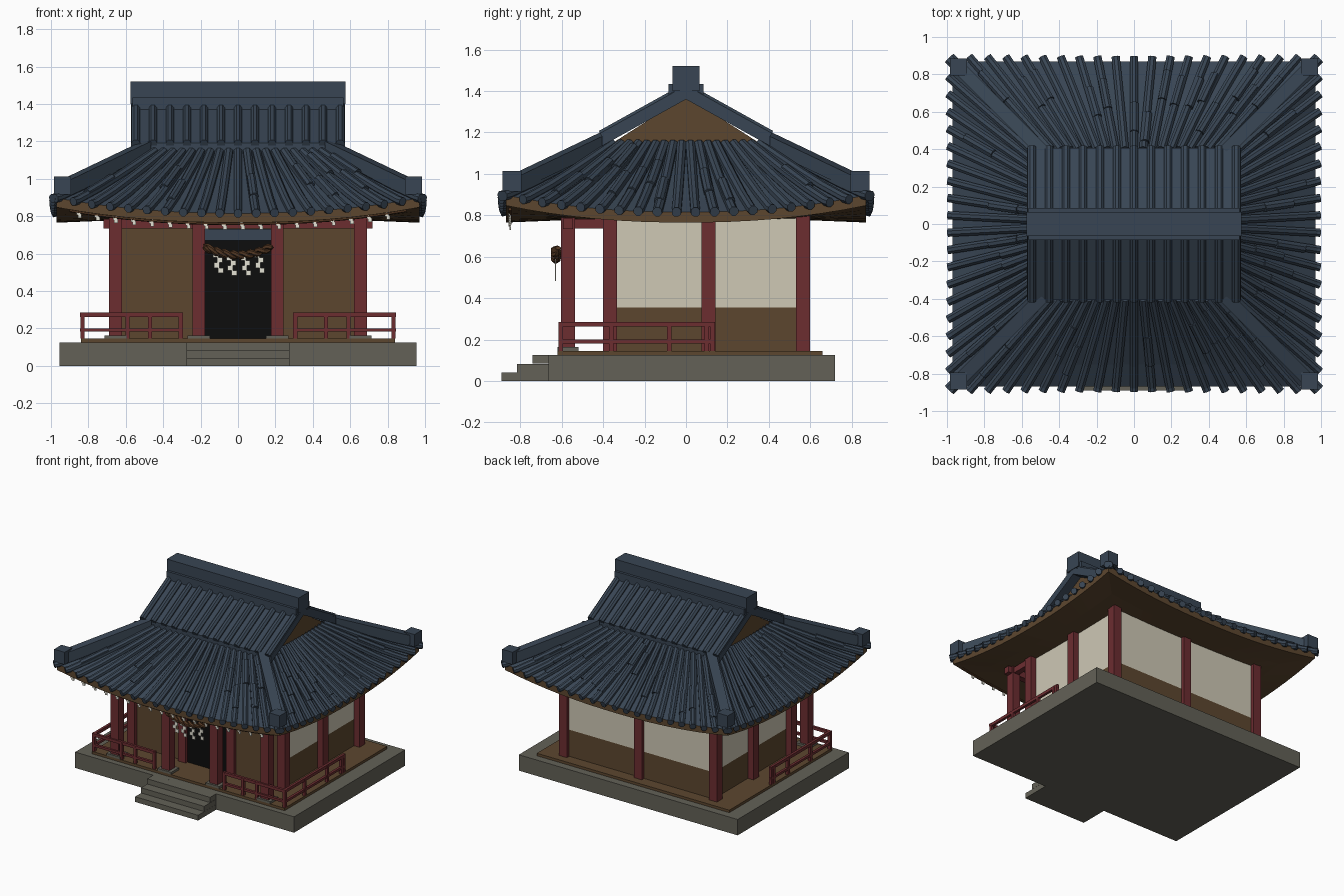
import bpy, bmesh, math, random
from mathutils import Vector

if "Cube" in bpy.data.objects:
    bpy.data.objects.remove(bpy.data.objects["Cube"])

random.seed(4)


def mat(name, *rgb):
    m = bpy.data.materials.new(name)
    m.diffuse_color = (*rgb, 1)
    m.use_nodes = True
    m.node_tree.nodes["Principled BSDF"].inputs["Base Color"].default_value = m.diffuse_color
    return m


BLUE = mat("slate_blue", 0.040, 0.060, 0.088)
RED = mat("dark_red", 0.150, 0.026, 0.030)
WOOD = mat("brown_wood", 0.108, 0.062, 0.028)
STONE = mat("grey_stone", 0.125, 0.120, 0.095)
PLASTER = mat("cream_plaster", 0.62, 0.58, 0.46)
BLACK = mat("black_opening", 0.004, 0.004, 0.004)
ROPE = mat("straw_rope", 0.085, 0.038, 0.016)
PAPER = mat("white_paper", 0.78, 0.76, 0.66)


def finish(name, bm, *mats):
    me = bpy.data.meshes.new(name)
    bmesh.ops.recalc_face_normals(bm, faces=bm.faces[:])
    bm.to_mesh(me)
    bm.free()
    for m in mats:
        me.materials.append(m)
    ob = bpy.data.objects.new(name, me)
    bpy.context.collection.objects.link(ob)
    return ob


def hexa(bm, corners):
    v = [bm.verts.new(c) for c in corners]
    for f in ((0, 1, 3, 2), (4, 5, 7, 6), (0, 1, 5, 4), (2, 3, 7, 6), (0, 2, 6, 4), (1, 3, 7, 5)):
        bm.faces.new([v[i] for i in f])


def add_box(bm, x0, x1, y0, y1, z0, z1):
    hexa(bm, [(x, y, z) for x in (x0, x1) for y in (y0, y1) for z in (z0, z1)])


def boxes(name, m, *dims):
    bm = bmesh.new()
    for d in dims:
        add_box(bm, *d)
    return finish(name, bm, m)


def mirrored(dims):
    return list(dims) + [(-d[1], -d[0], *d[2:]) for d in dims]


def tube(bm, pts, r, n=8):
    rings = []
    for i, p in enumerate(pts):
        t = (pts[min(i + 1, len(pts) - 1)] - pts[max(i - 1, 0)]).normalized()
        side = t.cross(Vector((0, 0, 1))).normalized()
        up = side.cross(t)
        rings.append([bm.verts.new(p + r * (math.cos(a) * side + math.sin(a) * up))
                      for a in (math.tau * (j + 0.5) / n for j in range(n))])
    for a, b in zip(rings, rings[1:]):
        for j in range(n):
            bm.faces.new((a[j], a[(j + 1) % n], b[(j + 1) % n], b[j]))
    bm.faces.new(rings[0])
    bm.faces.new(rings[-1])


def beam(bm, a, b, w, h):
    a, b = Vector(a), Vector(b)
    side = (b - a).cross(Vector((0, 0, 1))).normalized() * w / 2
    up = Vector((0, 0, h / 2))
    hexa(bm, [p + s * side + u * up for p in (a, b) for s in (-1, 1) for u in (-1, 1)])


# Stone platform and steps
boxes("platform", STONE, (-0.955, 0.955, -0.665, 0.72, 0, 0.125))
boxes("steps", STONE, *[(-0.275, 0.275, -0.89 + 0.075 * i, -0.665, 0.042 * i, 0.042 * (i + 1) - 0.001)
                        for i in range(3)])
boxes("floor", WOOD, (-0.84, 0.84, -0.62, 0.66, 0.125, 0.145))

# Walls: brown lower half and front, cream upper half on the sides and back
boxes("lower_walls", WOOD, (-0.64, 0.64, -0.35, 0.57, 0.145, 0.355))
boxes("upper_walls", PLASTER, (-0.64, 0.64, -0.35, 0.57, 0.355, 0.80))
boxes("front_wall", WOOD, (-0.64, 0.64, -0.372, -0.35, 0.145, 0.80))
boxes("front_panels", WOOD, *mirrored([(0.25, 0.615, -0.379, -0.372, 0.15, 0.725)]))
boxes("doorway", BLACK, (-0.18, 0.18, -0.379, -0.372, 0.145, 0.67))
boxes("door_lintel", BLUE, (-0.18, 0.18, -0.395, -0.372, 0.67, 0.73))

# Posts, their stone feet and the beams of the porch
h = 0.034
spots = [(x, y) for x in (-0.655, 0.655) for y in (-0.367, 0.108, 0.565)]
spots += [(-0.21, -0.367), (0.21, -0.367), (0, 0.565)]
porch = [(x, -0.57) for x in (-0.655, -0.21, 0.21, 0.655)]
boxes("wall_posts", RED, *[(x - h, x + h, y - h, y + h, 0.145, 0.80) for x, y in spots])
boxes("porch_posts", RED, *[(x - h, x + h, y - h, y + h, 0.15, 0.79) for x, y in porch])
boxes("post_feet", STONE, *[(x - 0.06, x + 0.06, y - 0.05, y + 0.05, 0.145, 0.163) for x, y in porch])
boxes("porch_beams", RED, (-0.72, 0.72, -0.595, -0.545, 0.735, 0.785),
      *[(x - 0.022, x + 0.022, -0.56, -0.36, 0.737, 0.783) for x, y in porch])

# Railings around the porch
rails = []
for z0, z1 in ((0.262, 0.285), (0.182, 0.2)):
    rails += [(0.295, 0.845, -0.615, -0.595, z0, z1), (0.822, 0.842, -0.615, 0.14, z0, z1)]
rails += [(x - 0.011, x + 0.011, -0.616, -0.594, 0.145, 0.275) for x in (0.306, 0.47, 0.59, 0.832)]
rails += [(0.821, 0.843, y - 0.011, y + 0.011, 0.145, 0.275) for y in (-0.36, -0.08, 0.1, 0.128)]
boxes("railings", RED, *mirrored(rails))

# Hipped lower roof: four curved sides sweeping up at the corners
TOP_Z = 1.14


def eave(t):
    return 0.815 + 0.082 * abs(t) ** 2.2


def turn(k, a, d, z):
    return Vector([(a, -d, z), (d, a, z), (-a, d, z), (-d, -a, z)][k])


def skirt(k, t, s):
    long, deep = ((0.97, 0.87), (0.87, 0.97))[k % 2]
    z = eave(t) + (TOP_Z - eave(t)) * max(s, 0) ** 1.1
    return turn(k, t * (long - 0.47 * s), deep - 0.47 * s, z)


def soffit(k, t, s):
    long, deep = ((0.97, 0.87), (0.87, 0.97))[k % 2]
    z = (eave(t) - 0.05) * (1 - s) + 0.78 * s
    return turn(k, t * (long - 0.37 * s), deep - 0.37 * s, z)


def grid(bm, fn, cols, rows, index):
    vs = [[bm.verts.new(fn(2 * i / cols - 1, j / rows)) for i in range(cols + 1)] for j in range(rows + 1)]
    for a, b in zip(vs, vs[1:]):
        for i in range(cols):
            bm.faces.new((a[i], a[i + 1], b[i + 1], b[i])).material_index = index


bm = bmesh.new()
for k in range(4):
    grid(bm, lambda t, s: skirt(k, t, s), 16, 4, 0)
    grid(bm, lambda t, s: soffit(k, t, s), 16, 2, 1)
    grid(bm, lambda t, s: skirt(k, t, 0) - Vector((0, 0, 0.05 * (1 - s))), 16, 1, 1)
bmesh.ops.remove_doubles(bm, verts=bm.verts[:], dist=0.0005)
finish("lower_roof", bm, BLUE, WOOD)

# Barrel tile rows fanning down the lower roof, with a few loose raised tiles
bm = bmesh.new()
for k in range(4):
    n = (21, 20)[k % 2]
    for i in range(n):
        t = (2 * i / (n - 1) - 1) * 0.985
        lift = Vector((0, 0, 0.006))
        pts = [skirt(k, t, s) + lift for s in (-0.05, 0, 0.25, 0.5, 0.75, 1)]
        pts[0].z = pts[1].z - 0.006
        tube(bm, pts, 0.024)
        if random.random() < 0.6:
            s0 = random.uniform(0.1, 0.6)
            lift.z = 0.017
            tt = t + random.uniform(-0.012, 0.012)
            tube(bm, [skirt(k, tt, s0 + d) + lift for d in (0, 0.15, 0.32)], 0.024)
finish("lower_roof_tiles", bm, BLUE)

# Gabled upper roof: two slabs with tile rows
bm = bmesh.new()
for sy in (-1, 1):
    hexa(bm, [(x, sy * y, z + dz) for x in (-0.572, 0.572)
              for y, z in ((0, 1.415), (0.405, 1.19)) for dz in (-0.055, 0)])
finish("upper_roof", bm, BLUE)
bm = bmesh.new()
for sy in (-1, 1):
    for i in range(13):
        x = (i - 6) * 0.091
        tube(bm, [Vector((x, sy * 0.05, 1.388)), Vector((x, sy * 0.41, 1.188))], 0.024)
finish("upper_roof_tiles", bm, BLUE)

# Gable triangles
bm = bmesh.new()
ends = [[bm.verts.new((x, y, z)) for y, z in ((-0.4, 1.12), (0.4, 1.12), (0, 1.375))] for x in (-0.5, 0.5)]
for tri in ends:
    bm.faces.new(tri)
for i in range(3):
    j = (i + 1) % 3
    bm.faces.new((ends[0][i], ends[0][j], ends[1][j], ends[1][i]))
finish("gable_walls", bm, WOOD)

# Ridge cap, hip ridges and corner blocks
boxes("main_ridge", BLUE, (-0.565, 0.565, -0.085, 0.085, 1.37, 1.435),
      (-0.575, 0.575, -0.065, 0.065, 1.40, 1.52))
bm = bmesh.new()
for sx in (-1, 1):
    for sy in (-1, 1):
        beam(bm, (sx * 0.49, sy * 0.39, 1.165), (sx * 0.93, sy * 0.83, 0.955), 0.07, 0.07)
        cx, cy = sx * 0.938, sy * 0.84
        add_box(bm, cx - 0.046, cx + 0.046, cy - 0.046, cy + 0.046, 0.915, 1.013)
finish("hip_ridges", bm, BLUE)

# Sagging twisted rope over the entrance
bm = bmesh.new()
for strand in (0, math.pi):
    pts = []
    for i in range(33):
        u = i / 16 - 1
        a = strand + i * 0.8
        pts.append(Vector((0.18 * u, -0.628 + 0.012 * math.cos(a), 0.592 + 0.045 * u * u + 0.012 * math.sin(a))))
    tube(bm, pts, 0.014, 6)
finish("entrance_rope", bm, ROPE)

# Zigzag paper streamers
strips = []
for x in (-0.11, -0.038, 0.038, 0.11):
    top = 0.588 + 1.4 * x * x
    for i in range(4):
        dx = (0.009 if i % 2 else -0.009) + 0.003 * i
        strips.append((x + dx - 0.014, x + dx + 0.014, -0.633, -0.627, top - 0.027 * (i + 1), top - 0.027 * i))
boxes("paper_streamers", PAPER, *strips)

# Thin rope and small paper tags below the front eave
bm = bmesh.new()
tube(bm, [Vector((x / 10, -0.85, eave(x / 9.7) - 0.055)) for x in range(-9, 10)], 0.008, 6)
finish("eave_rope", bm, ROPE)
tags = []
for i in range(18):
    x = -0.85 + 0.097 * i
    z = eave(x / 0.97) - 0.05
    tags += [(x - 0.013, x + 0.009, -0.856, -0.85, z - 0.02, z),
             (x - 0.006, x + 0.014, -0.852, -0.846, z - 0.036, z - 0.016)]
boxes("eave_tags", PAPER, *tags)
